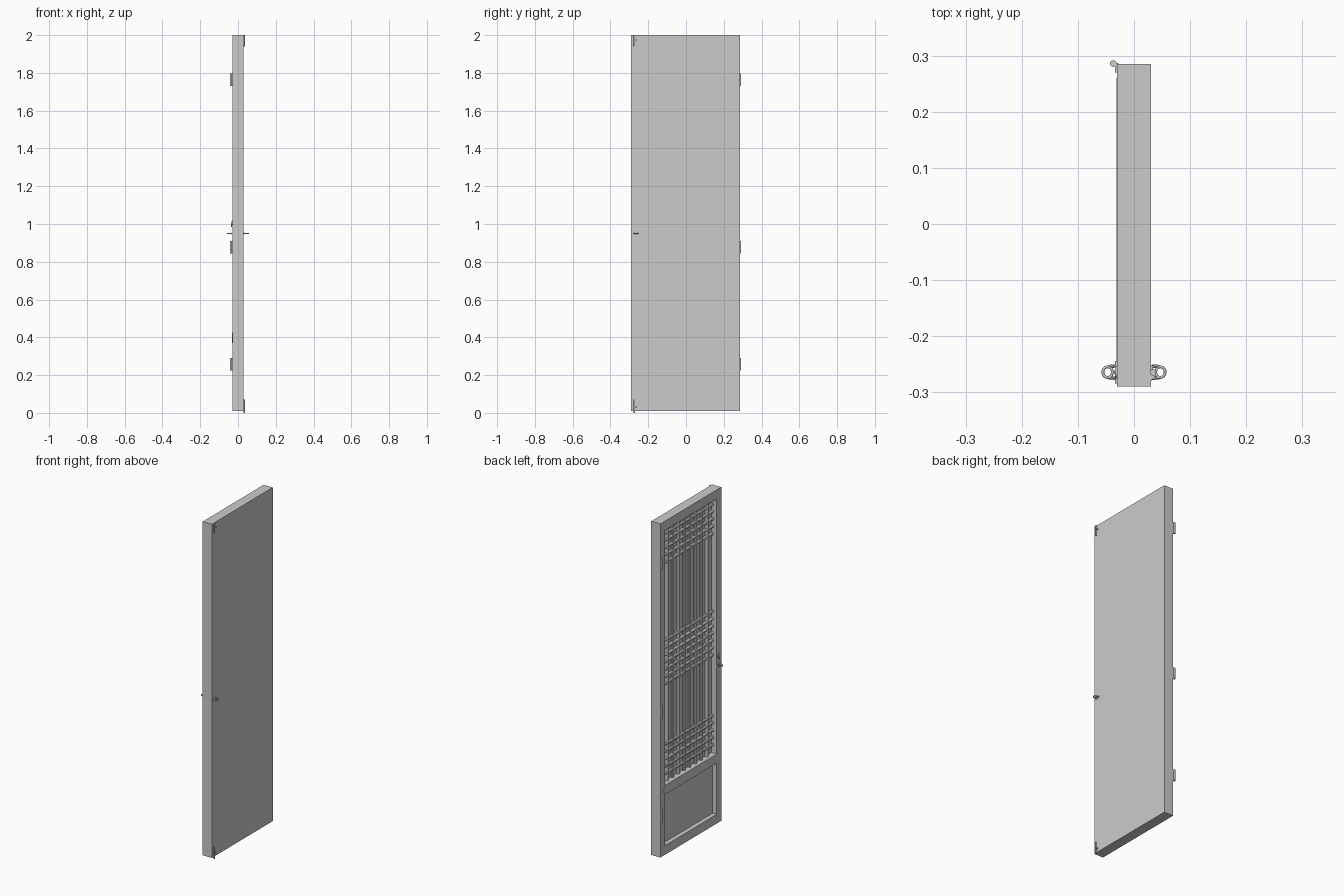
import bpy, bmesh, math
from mathutils import Vector

cube = bpy.data.objects.get("Cube")
if cube:
    bpy.data.objects.remove(cube, do_unlink=True)

grey = bpy.data.materials.new("plain_grey")
grey.use_nodes = True
COLOUR = (0.6, 0.6, 0.6, 1)
grey.diffuse_color = COLOUR
grey.node_tree.nodes["Principled BSDF"].inputs["Base Color"].default_value = COLOUR


def finish(name, bm, smooth=False):
    bmesh.ops.recalc_face_normals(bm, faces=bm.faces)
    mesh = bpy.data.meshes.new(name)
    bm.to_mesh(mesh)
    bm.free()
    mesh.materials.append(grey)
    ob = bpy.data.objects.new(name, mesh)
    bpy.context.collection.objects.link(ob)
    if smooth:
        bpy.ops.object.select_all(action="DESELECT")
        ob.select_set(True)
        bpy.context.view_layer.objects.active = ob
        bpy.ops.object.shade_smooth_by_angle()
    return ob


def box(name, x, y, z):
    bm = bmesh.new()
    bmesh.ops.create_cube(bm, size=1)
    for v in bm.verts:
        v.co = [(r[0] + r[1]) / 2 + c * (r[1] - r[0]) for c, r in zip(v.co, (x, y, z))]
    return finish(name, bm)


def rod(name, start, end, radius, sides=12):
    start, end = Vector(start), Vector(end)
    axis = end - start
    bm = bmesh.new()
    bmesh.ops.create_cone(bm, cap_ends=True, segments=sides, radius1=radius,
                          radius2=radius, depth=axis.length)
    turn = axis.to_track_quat("Z", "Y")
    for v in bm.verts:
        v.co = turn @ v.co + (start + end) / 2
    return finish(name, bm, True)


def prism(name, outline, x0, x1):
    """Extrude a (y, z) outline along x."""
    bm = bmesh.new()
    face = bm.faces.new([bm.verts.new((x0, y, z)) for y, z in outline])
    new = bmesh.ops.extrude_face_region(bm, geom=[face])["geom"]
    for v in new:
        if isinstance(v, bmesh.types.BMVert):
            v.co.x = x1
    return finish(name, bm)


# Door leaf: overall size and opening
FRONT, BACK, INNER = -0.03, 0.03, 0.004
Y0, Y1 = -0.29, 0.285
O0, O1 = -0.245, 0.24
BOTTOM, TOP = 0.01, 2.0
RAIL0, RAIL1, HEAD = 0.37, 0.425, 1.945

# Backing boards
box("upper_backing", (INNER, BACK), (Y0, Y1), (0.365, TOP))
box("lower_backing", (INNER, BACK), (Y0, Y1), (BOTTOM, 0.365))

# Frame
box("lock_stile", (FRONT, INNER), (Y0, O0), (BOTTOM, TOP))
box("hinge_stile", (FRONT, INNER), (O1, Y1), (BOTTOM, TOP))
box("top_rail", (FRONT, INNER), (O0, O1), (HEAD, TOP))
box("bottom_rail", (FRONT, INNER), (O0, O1), (BOTTOM, 0.065))
box("lower_panel", (-0.004, INNER), (O0, O1), (0.065, RAIL0))

# Middle rail with pointed ends let into the stiles
middle = (RAIL0 + RAIL1) / 2
box("middle_rail", (FRONT, INNER), (O0, O1), (RAIL0, RAIL1))
prism("middle_rail_face", [(O0, RAIL0), (O1, RAIL0), (O1 + 0.02, middle),
                           (O1, RAIL1), (O0, RAIL1), (O0 - 0.02, middle)],
      FRONT - 0.001, FRONT + 0.002)

# Lattice of upright and cross bars
UPRIGHTS, LATTICE_X, BAR = 8, -0.003, 0.009
for i in range(UPRIGHTS):
    y = O0 + (O1 - O0) * (i + 1) / (UPRIGHTS + 1)
    rod("lattice_upright", (LATTICE_X, y, RAIL1), (LATTICE_X, y, HEAD), BAR)
for lowest, count in ((0.475, 5), (1.01, 7), (1.735, 5)):
    for i in range(count):
        z = lowest + 0.0435 * i
        rod("lattice_crossbar", (LATTICE_X, O0, z), (LATTICE_X, O1, z), BAR)

# Hinges
for z in (0.258, 0.878, 1.763):
    rod("hinge_knuckle", (-0.037, 0.286, z - 0.033), (-0.037, 0.286, z + 0.033), 0.006, 16)
    box("hinge_leaf", (-0.034, -0.028), (0.27, 0.2865), (z - 0.033, z + 0.033))

# Ring pulls on both faces
HANDLE_Y, HANDLE_Z = -0.264, 0.95
for side, plate in ((-1, 0.02), (1, 0.013)):
    box("pull_plate", sorted((side * 0.03, side * 0.034)),
        (HANDLE_Y - plate, HANDLE_Y + plate), (HANDLE_Z - 0.006, HANDLE_Z + 0.006))
    for edge in (-1, 1):
        rod("pull_arm", (side * 0.032, HANDLE_Y + edge * 0.011, HANDLE_Z),
            (side * 0.045, HANDLE_Y + edge * 0.01, HANDLE_Z), 0.003, 8)
    curve = bpy.data.curves.new("pull_ring", "CURVE")
    curve.dimensions = "3D"
    curve.bevel_depth = 0.0025
    curve.bevel_resolution = 2
    spline = curve.splines.new("POLY")
    steps = 24
    spline.points.add(steps - 1)
    for i, point in enumerate(spline.points):
        a = math.tau * i / steps
        point.co = (side * 0.047 + 0.0085 * math.cos(a),
                    HANDLE_Y + 0.0095 * math.sin(a), HANDLE_Z, 1)
    spline.use_cyclic_u = True
    curve.materials.append(grey)
    ring = bpy.data.objects.new("pull_ring", curve)
    bpy.context.collection.objects.link(ring)

# Lock above the pull
rod("lock_rose", (FRONT + 0.001, HANDLE_Y, 1.005), (FRONT - 0.004, HANDLE_Y, 1.005), 0.011, 20)
box("lock_key_slot", (-0.036, -0.033), (-0.267, -0.261), (0.985, 1.005))

# Sliding bolts at top and bottom of the flat face
for z0, z1, stop in ((1.94, 2.0, 1.975), (0.0, 0.07, 0.03)):
    rod("bolt_rod", (0.034, -0.273, z0), (0.034, -0.273, z1), 0.004)
    box("bolt_plate", (0.029, 0.032), (-0.279, -0.267), (max(z0, BOTTOM), z1))
    box("bolt_knob", (0.03, 0.038), (-0.273, -0.259), (stop - 0.003, stop + 0.003))
